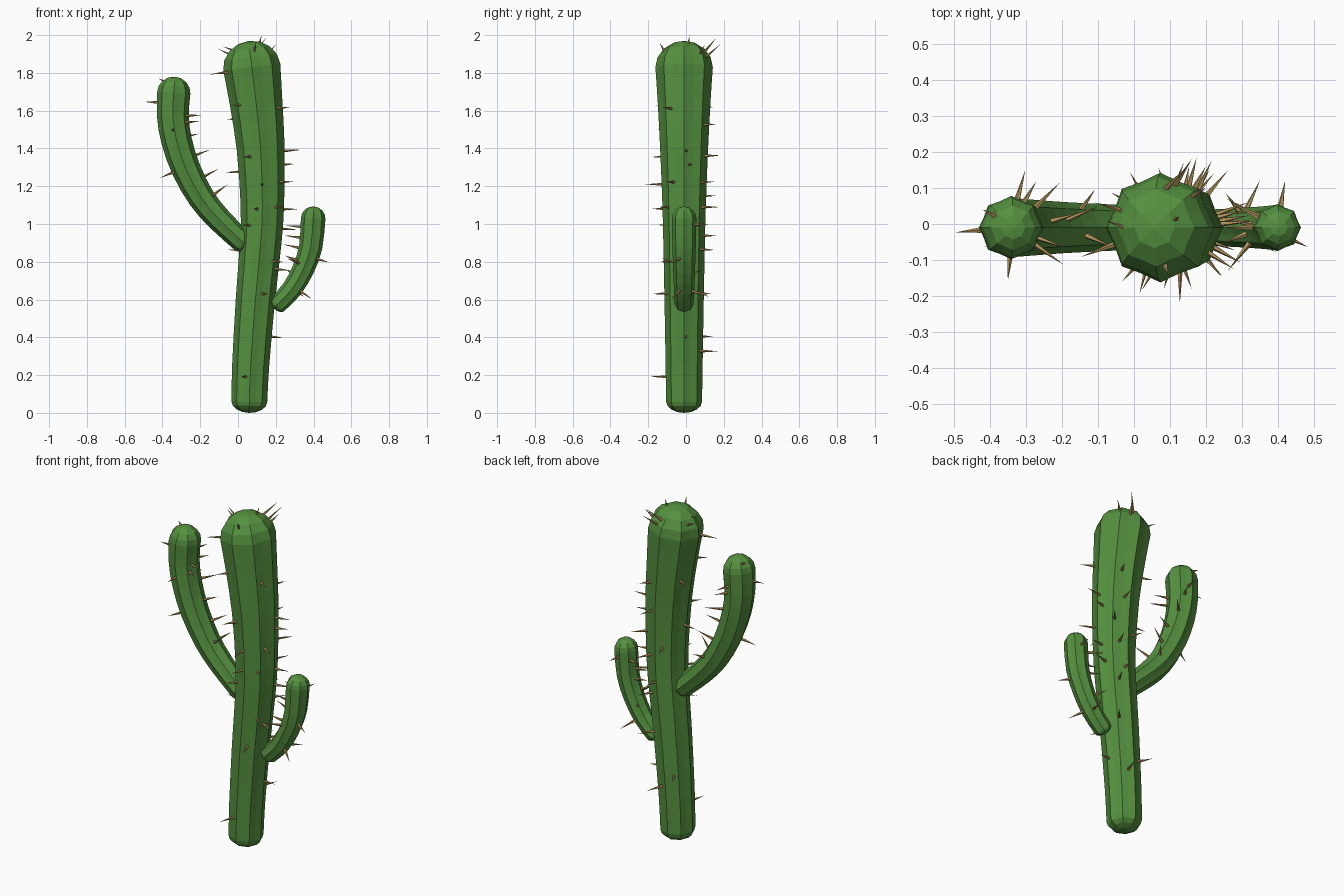
import bpy, bmesh
from math import sin, cos, radians, pi
from mathutils import Vector

if "Cube" in bpy.data.objects:
    bpy.data.objects.remove(bpy.data.objects["Cube"])

YC = -0.01  # depth of the cactus axis


def material(name, color):
    m = bpy.data.materials.new(name)
    m.diffuse_color = color
    m.use_nodes = True
    m.node_tree.nodes["Principled BSDF"].inputs["Base Color"].default_value = m.diffuse_color
    return m


green = material("green_skin", (0.09, 0.28, 0.05, 1))
tan = material("spine_tan", (0.45, 0.30, 0.11, 1))


def finish(name, bm, mat):
    bmesh.ops.recalc_face_normals(bm, faces=bm.faces)
    me = bpy.data.meshes.new(name)
    bm.to_mesh(me)
    bm.free()
    me.materials.append(mat)
    ob = bpy.data.objects.new(name, me)
    bpy.context.collection.objects.link(ob)


def catmull(pts, n=2):
    """Smooth a list of (x, z, radius) points."""
    P = [Vector(p) for p in pts]
    P = [2 * P[0] - P[1]] + P + [2 * P[-1] - P[-2]]
    out = []
    for i in range(1, len(P) - 2):
        a, b, c, d = P[i - 1:i + 3]
        for k in range(n):
            t = k / n
            out.append(0.5 * (2 * b + (c - a) * t + (2 * a - 5 * b + 4 * c - d) * t * t
                              + (3 * b - a - 3 * c + d) * t ** 3))
    return out + [P[-2]]


def stem(name, pts, cap0, cap1, ribs=8, valley=0.905):
    """Ribbed tube along a path in the xz plane, with domed ends. Returns ring frames."""
    s = catmull(pts)
    frames = []
    for i, p in enumerate(s):
        d = s[min(i + 1, len(s) - 1)] - s[max(i - 1, 0)]
        t = Vector((d.x, 0, d.y)).normalized()
        frames.append((Vector((p.x, YC, p.y)), t, p.z))
    c0, t0, r0 = frames[0]
    c1, t1, r1 = frames[-1]
    caps = [radians(a) for a in (22, 45, 68)]
    rings = [(c0 - t0 * cap0 * sin(a), t0, r0 * cos(a)) for a in reversed(caps)]
    rings += frames
    rings += [(c1 + t1 * cap1 * sin(a), t1, r1 * cos(a)) for a in caps]
    bm = bmesh.new()
    loops = []
    N = ribs * 2
    for c, t, r in rings:
        n = Vector((t.z, 0, -t.x))
        loop = []
        for k in range(N):
            a = 2 * pi * k / N
            rr = r * (valley if k % 2 else 1)
            loop.append(bm.verts.new(c + n * rr * cos(a) + Vector((0, rr * sin(a), 0))))
        loops.append(loop)
    for A, B in zip(loops, loops[1:]):
        for k in range(N):
            bm.faces.new((A[k], A[(k + 1) % N], B[(k + 1) % N], B[k]))
    for loop, tip in ((loops[0], c0 - t0 * cap0), (loops[-1], c1 + t1 * cap1)):
        v = bm.verts.new(tip)
        for k in range(N):
            bm.faces.new((loop[k], loop[(k + 1) % N], v))
    finish(name, bm, green)
    return frames


def cone(bm, base, d, length, r=0.009):
    d = d.normalized()
    u = d.orthogonal().normalized()
    w = d.cross(u)
    ring = [bm.verts.new(base + r * (u * cos(k * pi / 2.5) + w * sin(k * pi / 2.5))) for k in range(5)]
    tip = bm.verts.new(base + d * length)
    for k in range(5):
        bm.faces.new((ring[k], ring[(k + 1) % 5], tip))
    bm.faces.new(ring)


def spines(name, frames, spots, dome=()):
    """Spots are (height, angle); dome spines are (base, tip)."""
    bm = bmesh.new()
    for i, (z, ang) in enumerate(spots):
        for (ca, ta, ra), (cb, tb, rb) in zip(frames, frames[1:]):
            if ca.z <= z <= cb.z:
                f = (z - ca.z) / (cb.z - ca.z)
                c, t, r = ca.lerp(cb, f), ta.lerp(tb, f), ra + (rb - ra) * f
                n = Vector((t.z, 0, -t.x))
                a = radians(ang)
                d = n * cos(a) + Vector((0, sin(a), 0))
                cone(bm, c + d * r * 0.88, d, (0.075, 0.09, 0.105)[i % 3])
                break
    for b, t in dome:
        b, t = Vector(b), Vector(t)
        cone(bm, b, t - b, (t - b).length)
    finish(name, bm, tan)


# Trunk
trunk = stem("trunk", [(0.060, 0.06, 0.095), (0.067, 0.25, 0.098), (0.092, 0.6, 0.104),
                       (0.120, 0.9, 0.110), (0.129, 1.1, 0.115), (0.120, 1.4, 0.127),
                       (0.095, 1.65, 0.140), (0.073, 1.83, 0.152)], 0.06, 0.14)
spines("trunk_spines", trunk, [
    (1.64, 229), (1.36, 240), (1.21, 270), (0.99, 232), (0.635, 291), (0.19, 255), (1.08, 255),
    (1.60, -33), (1.38, 5), (1.31, 15), (1.22, -30), (1.22, 50), (1.52, 62), (0.81, -45),
    (0.64, 50), (0.41, 5), (1.08, 10), (0.98, 20), (1.09, -50), (0.77, -20),
    (1.82, 200), (1.57, 150), (1.28, 175), (0.93, 190), (0.85, 185),
    (1.36, 75), (1.09, 65), (0.94, 80), (0.87, 60), (0.33, 70), (1.15, 110), (0.40, 120)],
    [((0.0, -0.02, 1.91), (-0.08, 0.01, 1.94)), ((-0.01, 0.03, 1.88), (-0.11, 0.06, 1.93)),
     ((0.08, 0.09, 1.90), (0.15, 0.16, 1.985)), ((0.11, 0.10, 1.88), (0.16, 0.18, 1.95)),
     ((0.11, 0.01, 1.94), (0.125, 0.02, 2.0)), ((0.085, -0.11, 1.91), (0.095, -0.14, 1.96)),
     ((0.15, 0.07, 1.89), (0.20, 0.10, 1.95))])

# Left arm
left = stem("left_arm", [(0.025, 0.905, 0.060), (-0.10, 1.025, 0.066), (-0.195, 1.14, 0.071),
                         (-0.275, 1.29, 0.077), (-0.325, 1.44, 0.081), (-0.345, 1.57, 0.084),
                         (-0.340, 1.695, 0.088)], 0.04, 0.085)
spines("left_arm_spines", left, [
    (1.64, 185), (1.57, -20), (1.53, -35), (1.50, 265), (1.34, 15), (1.45, 45), (1.57, 60),
    (1.62, 75), (1.22, 20), (1.12, 50), (1.30, 200), (1.12, 340)],
    [((-0.38, 0.02, 1.75), (-0.42, 0.04, 1.77))])

# Right arm
right = stem("right_arm", [(0.210, 0.575, 0.050), (0.285, 0.655, 0.054), (0.345, 0.76, 0.058),
                           (0.385, 0.88, 0.062), (0.398, 1.03, 0.065)], 0.03, 0.063)
spines("right_arm_spines", right, [
    (0.83, -25), (0.67, -30), (0.78, 230), (0.79, 200), (0.92, 180), (0.98, 150),
    (0.72, 130), (0.86, 170), (0.66, 60), (1.0, 80)])
